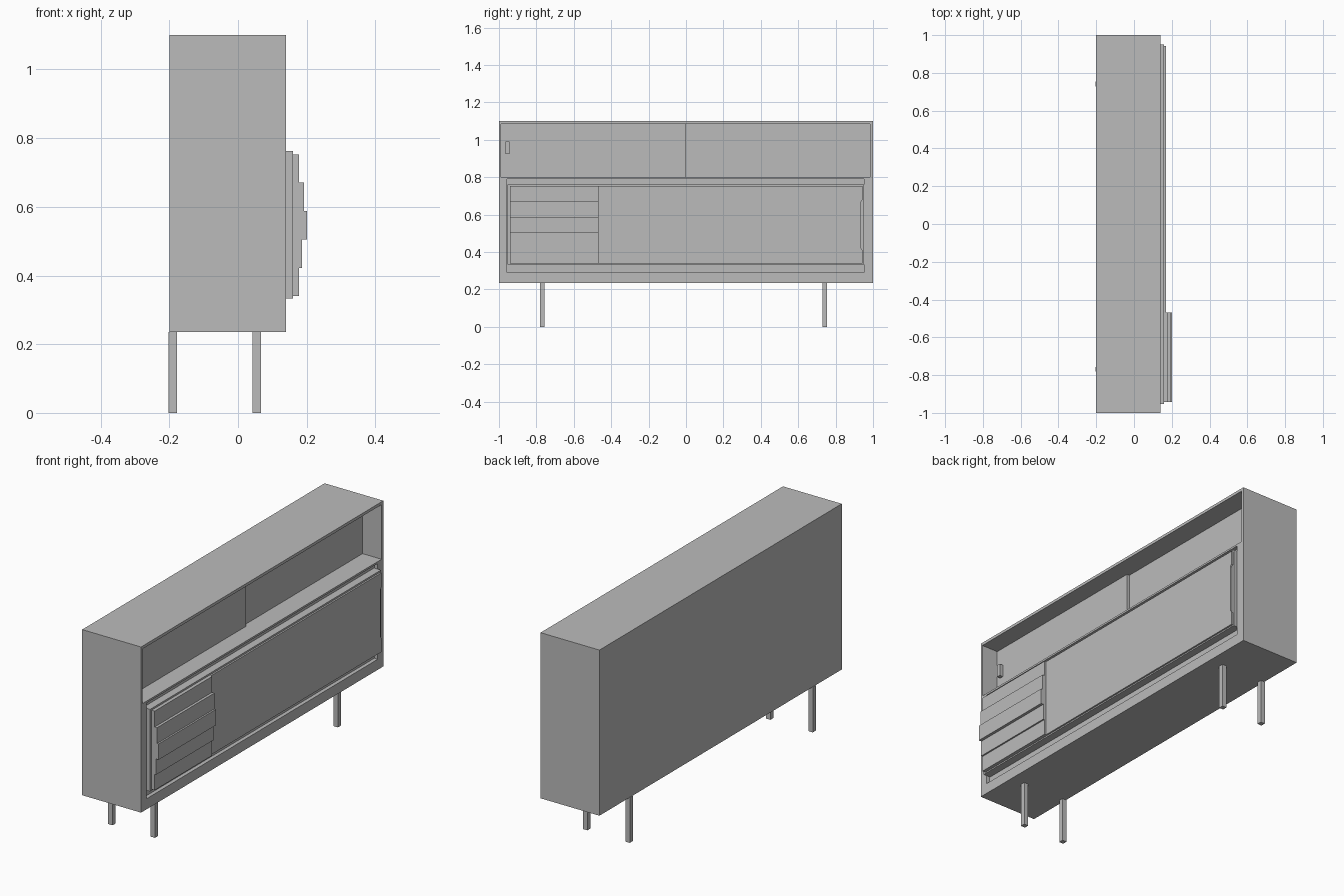
import bpy
import bmesh

if "Cube" in bpy.data.objects:
    bpy.data.objects.remove(bpy.data.objects["Cube"], do_unlink=True)

grey = bpy.data.materials.new("plain_grey")
grey.use_nodes = True
colour = (0.5, 0.5, 0.5, 1)
grey.diffuse_color = colour
grey.node_tree.nodes["Principled BSDF"].inputs["Base Color"].default_value = colour


def finish(name, bm):
    bmesh.ops.recalc_face_normals(bm, faces=bm.faces)
    mesh = bpy.data.meshes.new(name)
    bm.to_mesh(mesh)
    bm.free()
    mesh.materials.append(grey)
    obj = bpy.data.objects.new(name, mesh)
    bpy.context.collection.objects.link(obj)
    return obj


def box(name, xs, ys, zs):
    """Box given by its low and high limit on each axis."""
    bm = bmesh.new()
    bmesh.ops.create_cube(bm, size=1)
    for v in bm.verts:
        v.co = [lim[1] if c > 0 else lim[0] for c, lim in zip(v.co, (xs, ys, zs))]
    return finish(name, bm)


def panel(name, xs, outline):
    """Upright panel: a (y, z) outline extruded along x."""
    bm = bmesh.new()
    face = bm.faces.new([bm.verts.new((xs[0], y, z)) for y, z in outline])
    moved = bmesh.ops.extrude_face_region(bm, geom=[face])["geom"]
    verts = [g for g in moved if isinstance(g, bmesh.types.BMVert)]
    bmesh.ops.translate(bm, verts=verts, vec=(xs[1] - xs[0], 0, 0))
    return finish(name, bm)


def carve(obj, cutter):
    cutter.hide_render = True
    cutter.hide_viewport = False
    mod = obj.modifiers.new("recess", "BOOLEAN")
    mod.operation = "DIFFERENCE"
    mod.solver = "EXACT"
    mod.object = cutter
    bpy.context.view_layer.objects.active = obj
    bpy.ops.object.modifier_apply(modifier=mod.name)
    bpy.data.objects.remove(cutter, do_unlink=True)


# Cabinet with an open upper recess and a shallow lower one
cabinet = box("cabinet", (-0.2, 0.14), (-1, 1), (0.235, 1.1))
carve(cabinet, box("upper_cutter", (0.03, 0.3), (-0.988, 0.985), (0.8, 1.085)))
carve(cabinet, box("lower_cutter", (0.12, 0.3), (-0.957, 0.953), (0.29, 0.79)))

# Sliding panel in front of the recess back, with its pull
box("upper_sliding_panel", (0.028, 0.045), (-0.989, 0), (0.799, 1.086))
box("upper_pull", (0.043, 0.065), (-0.965, -0.945), (0.925, 0.99))

# Lower door with a shallow finger notch on its far edge
box("door_backing", (0.118, 0.16), (-0.954, 0.951), (0.333, 0.762))
panel("lower_door", (0.158, 0.169),
      [(-0.468, 0.34), (0.943, 0.34), (0.943, 0.41), (0.936, 0.42),
       (0.936, 0.67), (0.943, 0.68), (0.943, 0.753), (-0.468, 0.753)])

# Stepped slats
slat_fronts = [0.178, 0.186, 0.201, 0.192, 0.178]
pitch = (0.753 - 0.34) / len(slat_fronts)
for i, front in enumerate(slat_fronts):
    low = 0.34 + i * pitch
    box(f"slat_{i + 1}", (0.158, front), (-0.942, -0.468), (low, low + pitch))

# Legs
for depth, x in (("back", -0.203), ("front", 0.042)):
    for side, y in (("right", -0.781), ("left", 0.729)):
        box(f"{depth}_{side}_leg", (x, x + 0.025), (y, y + 0.025), (0, 0.236))
